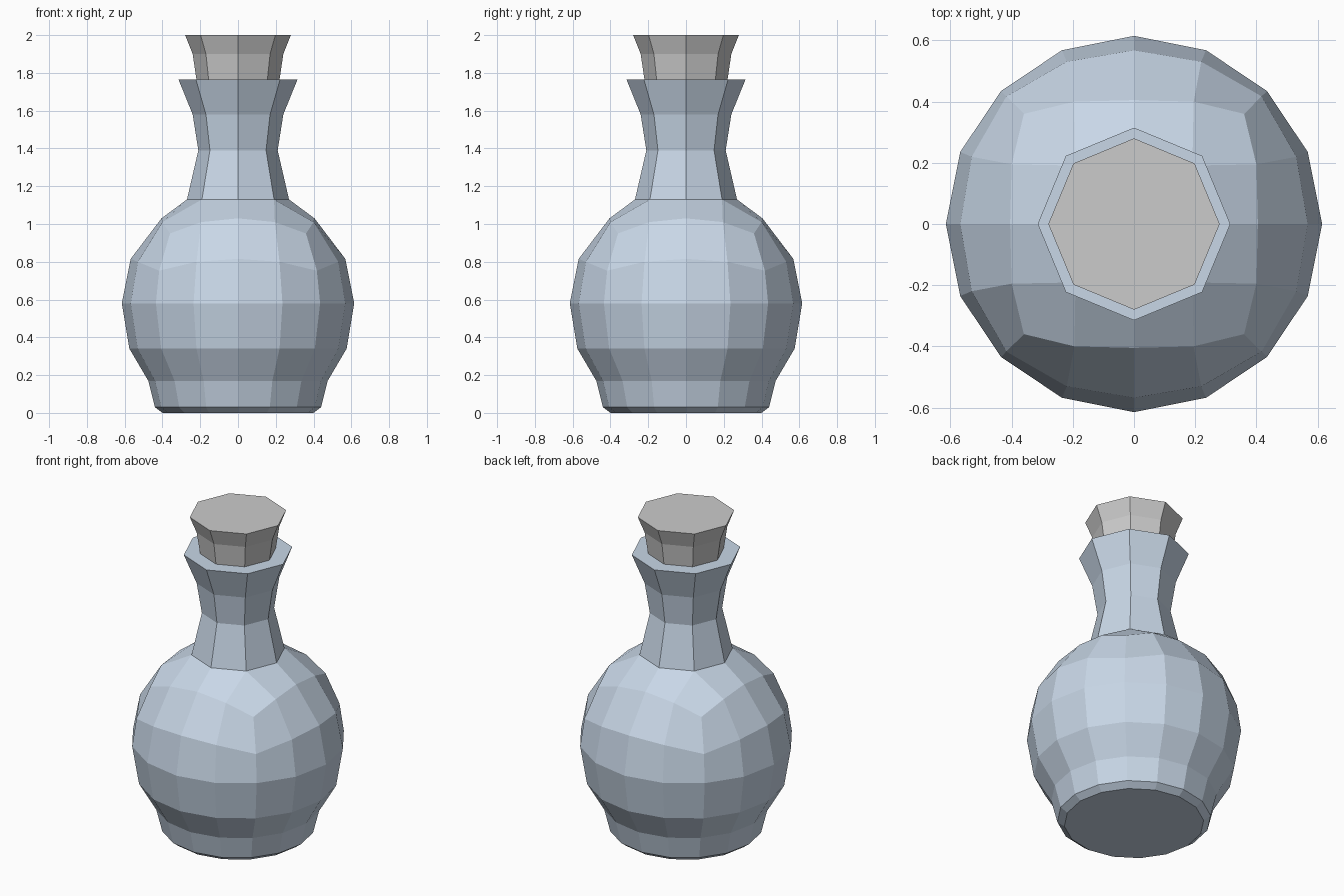
import bpy, bmesh, math
from mathutils import Vector

if "Cube" in bpy.data.objects:
    bpy.data.objects.remove(bpy.data.objects["Cube"])

R, CZ = 0.615, 0.58          # body sphere radius and centre height


def finish(bm, name, color=None):
    bmesh.ops.recalc_face_normals(bm, faces=bm.faces)
    mesh = bpy.data.meshes.new(name)
    bm.to_mesh(mesh)
    bm.free()
    obj = bpy.data.objects.new(name, mesh)
    bpy.context.collection.objects.link(obj)
    if color:
        mat = bpy.data.materials.new(name + "_material")
        mat.diffuse_color = color
        mat.use_nodes = True
        mat.node_tree.nodes["Principled BSDF"].inputs["Base Color"].default_value = mat.diffuse_color
        mesh.materials.append(mat)
    return obj


def extrude_rings(bm, faces, profile):
    """Extrude a flat cap through (radius, height) rings."""
    for r, z in profile:
        geom = bmesh.ops.extrude_face_region(bm, geom=faces)["geom"]
        faces = [g for g in geom if isinstance(g, bmesh.types.BMFace)]
        verts = {v for f in faces for v in f.verts}
        scale = r / max(v.co.xy.length for v in verts)
        for v in verts:
            v.co = (v.co.x * scale, v.co.y * scale, z)
    return faces


def polar(angle, r, z):
    return Vector((r * math.cos(angle), r * math.sin(angle), z))


# Bottle body: a cube grid rounded into a sphere, with flat top and bottom caps
bm = bmesh.new()
bmesh.ops.create_cube(bm, size=4)
bmesh.ops.subdivide_edges(bm, edges=bm.edges[:], cuts=3, use_grid_fill=True)
top = [f for f in bm.faces if f.calc_center_median().z > 1.9
       and max(map(abs, f.calc_center_median().xy)) < 1]
bottom = [f for f in bm.faces if f.calc_center_median().z < -1.9]
TOP_RING = {0: 1.03, 1: 1.01, 2: 0.95}
for v in bm.verts:
    i, j, k = (round(c) for c in v.co)
    level = max(abs(i), abs(j))
    step = math.pi / 8
    angle = round(math.atan2(j, i) / step) * step
    if k == 2 and level < 2:                     # neck opening
        v.co = polar(angle, 0.27 * level, 1.13)
    elif k == 2:                                 # shoulder ring
        m = min(abs(i), abs(j))
        a, b = ((0.405, 0), (0.40, 0.195), (0.36, 0.36))[m]
        x, y = (a, b) if abs(i) >= abs(j) else (b, a)
        v.co = (math.copysign(x, i), math.copysign(y, j), TOP_RING[m])
    elif k == -2:                                # foot
        v.co = polar(angle, (0, 0.385, 0.475)[level], 0.17)
    elif k == -1:                                # lower belly ring
        v.co = polar(angle, 0.575, 0.34)
    else:
        d = Vector([math.tan(c * math.pi / 8) for c in (i, j, k)])
        v.co = d.normalized() * R + Vector((0, 0, CZ))

# Neck, rim and mouth
extrude_rings(bm, top, [(0.21, 1.39), (0.24, 1.58), (0.315, 1.765),
                        (0.24, 1.765), (0.2, 1.6)])
# Foot with a recessed octagonal base
base = extrude_rings(bm, bottom, [(0.44, 0.03), (0.40, 0.0)])
inner = [f for f in base if any(v.co.xy.length < 0.01 for v in f.verts)]
extrude_rings(bm, inner, [(0.305, 0.045)])
finish(bm, "bottle", (0.58, 0.68, 0.80, 1))

# Stopper: eight-sided, flaring towards the top
bm = bmesh.new()
disc = bmesh.ops.create_circle(bm, cap_ends=True, segments=8, radius=0.19)["verts"]
bmesh.ops.translate(bm, verts=disc, vec=(0, 0, 1.61))
start = bm.faces[:]
cap = bmesh.ops.duplicate(bm, geom=start)["geom"]
extrude_rings(bm, [g for g in cap if isinstance(g, bmesh.types.BMFace)],
              [(0.22, 1.765), (0.24, 1.9), (0.28, 2.0)])
bmesh.ops.remove_doubles(bm, verts=bm.verts[:], dist=0.0001)
finish(bm, "stopper")
